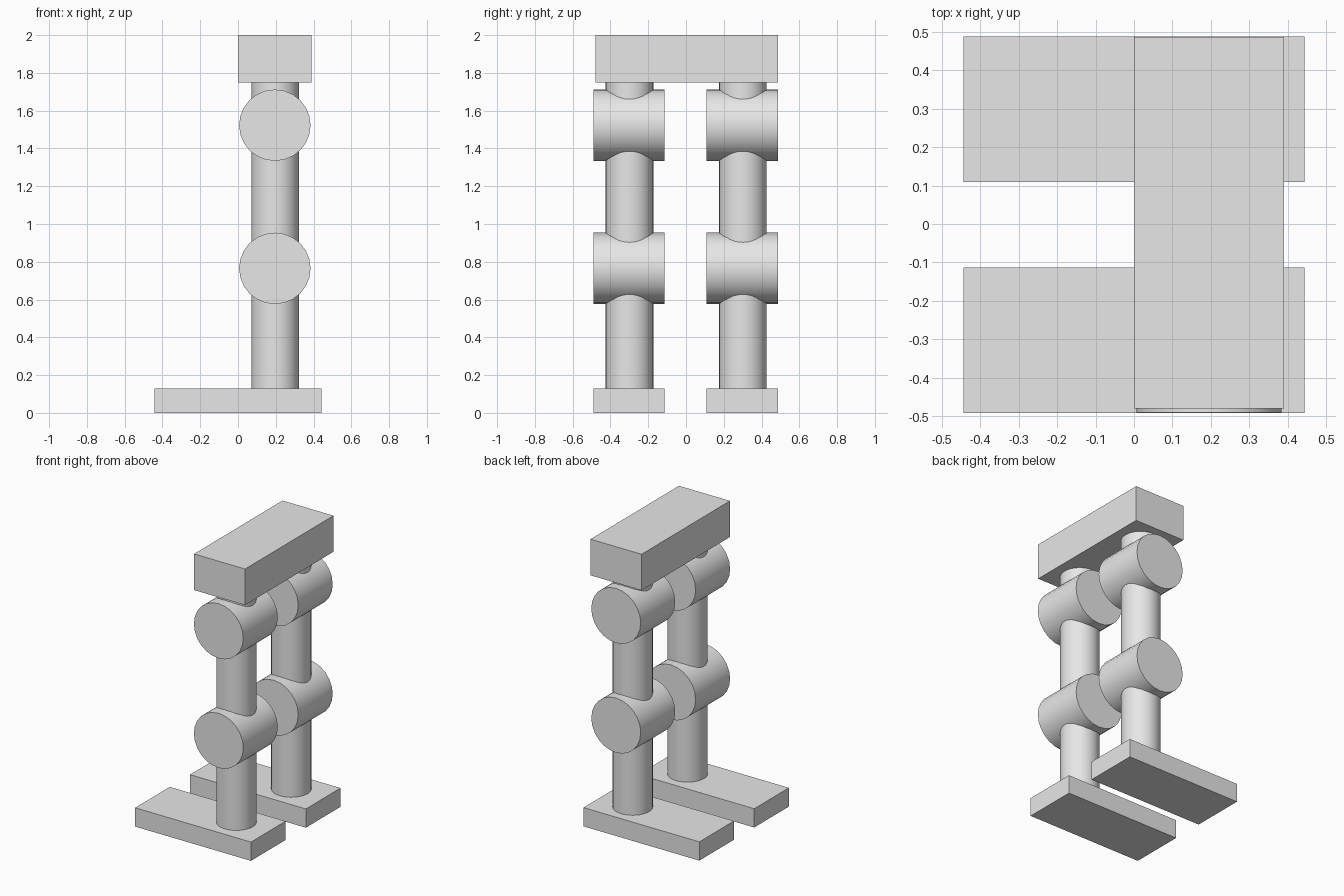
import bpy
import math

cube = bpy.data.objects.get("Cube")
if cube:
    bpy.data.objects.remove(cube, do_unlink=True)

grey = bpy.data.materials.new("plain_grey")
grey.use_nodes = True
colour = (0.8, 0.8, 0.8, 1)
grey.diffuse_color = colour
grey.node_tree.nodes["Principled BSDF"].inputs["Base Color"].default_value = colour

LEG_X = 0.195
KNEE_Z, HIP_Z = 0.765, 1.523
FOOT_TOP, PELVIS_BOTTOM = 0.13, 1.75


def box(name, low, high):
    centre = [(a + b) / 2 for a, b in zip(low, high)]
    bpy.ops.mesh.primitive_cube_add(size=1, location=centre)
    obj = bpy.context.object
    obj.name = name
    obj.scale = [b - a for a, b in zip(low, high)]
    bpy.ops.object.transform_apply(location=False, rotation=False, scale=True)
    obj.data.materials.append(grey)


def cylinder(name, radius, depth, location, tilt=0, sides=32):
    bpy.ops.mesh.primitive_cylinder_add(vertices=sides, radius=radius, depth=depth,
                                        location=location, rotation=(tilt, 0, 0))
    obj = bpy.context.object
    obj.name = name
    obj.data.materials.append(grey)
    bpy.ops.object.shade_smooth_by_angle(angle=math.radians(35))


# Pelvis block across both legs
box("pelvis", (0, -0.48, PELVIS_BOTTOM), (0.39, 0.486, 2))

for side, y in (("front", -0.302), ("back", 0.298)):
    # Flat foot reaching towards -x
    box(side + "_foot", (-0.443, y - 0.189, 0), (0.443, y + 0.189, FOOT_TOP))

    # Upright limb segments, meeting at the joint centres
    for part, low, high in (("shin", FOOT_TOP, KNEE_Z),
                            ("thigh", KNEE_Z, HIP_Z),
                            ("hip_post", HIP_Z, PELVIS_BOTTOM)):
        cylinder(f"{side}_{part}", 0.126, high - low, (LEG_X + 0.002, y + 0.003, (low + high) / 2))

    # Horizontal drum joints
    for part, z in (("knee", KNEE_Z), ("hip", HIP_Z)):
        cylinder(f"{side}_{part}_joint", 0.189, 0.377, (LEG_X, y, z),
                 tilt=math.pi / 2, sides=24)
